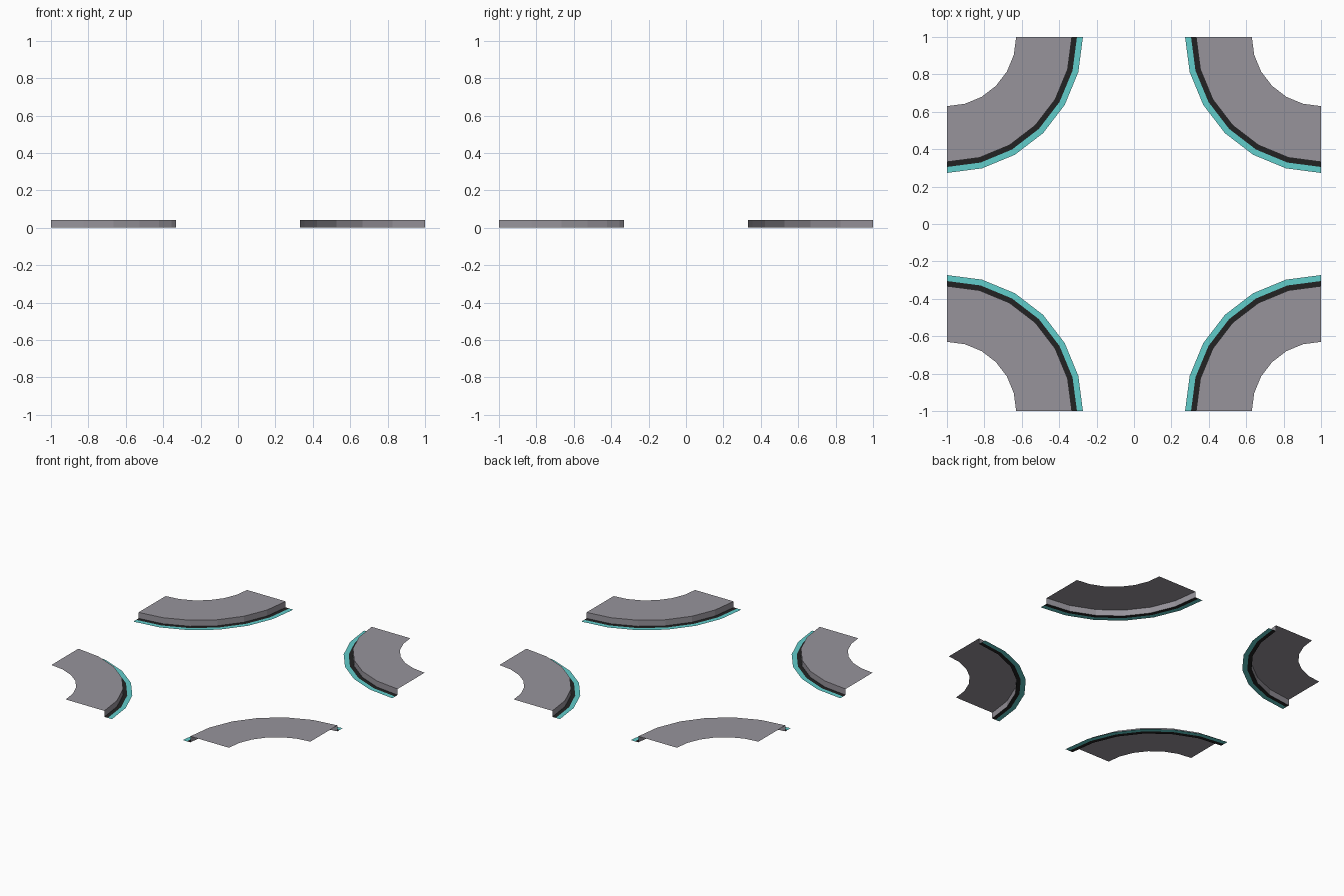
import bpy
import math

cube = bpy.data.objects.get("Cube")
if cube:
    bpy.data.objects.remove(cube, do_unlink=True)


def make_material(name, rgb):
    mat = bpy.data.materials.new(name)
    mat.use_nodes = True
    mat.diffuse_color = (*rgb, 1)
    mat.node_tree.nodes["Principled BSDF"].inputs["Base Color"].default_value = (*rgb, 1)
    return mat


grey = make_material("paving grey", (0.31, 0.295, 0.33))
black = make_material("gutter black", (0.016, 0.016, 0.016))
cyan = make_material("edge cyan", (0.12, 0.61, 0.60))

SEGMENTS = 6
HEIGHT = 0.042

# Each part is a band swept between two (radius, height) points
PARTS = [
    ("pavement", (0.37, HEIGHT), (0.668, HEIGHT), grey),
    ("kerb_wall", (0.668, HEIGHT), (0.668, 0), grey),
    ("gutter", (0.668, 0), (0.695, 0), black),
    ("edge_line", (0.695, 0), (0.727, 0), cyan),
]


def sweep_band(name, start, end, mat, sx, sy):
    """Quarter-circle band around the corner (sx, sy), opening to the centre."""
    verts, faces = [], []
    for i in range(SEGMENTS + 1):
        a = math.radians(90) * i / SEGMENTS
        for r, z in (start, end):
            verts.append((sx * (1 - r * math.cos(a)), sy * (1 - r * math.sin(a)), z))
    for i in range(SEGMENTS):
        k = 2 * i
        face = (k, k + 1, k + 3, k + 2)
        # Mirrored corners need reversed winding to keep normals outward
        faces.append(face if sx * sy > 0 else face[::-1])
    mesh = bpy.data.meshes.new(name)
    mesh.from_pydata(verts, [], faces)
    mesh.materials.append(mat)
    obj = bpy.data.objects.new(name, mesh)
    bpy.context.collection.objects.link(obj)


# Four rounded corners of the crossing
for sx, side in ((-1, "right"), (1, "left")):
    for sy, end_name in ((-1, "front"), (1, "back")):
        for part, start, end, mat in PARTS:
            sweep_band(f"{end_name}_{side}_{part}", start, end, mat, sx, sy)
